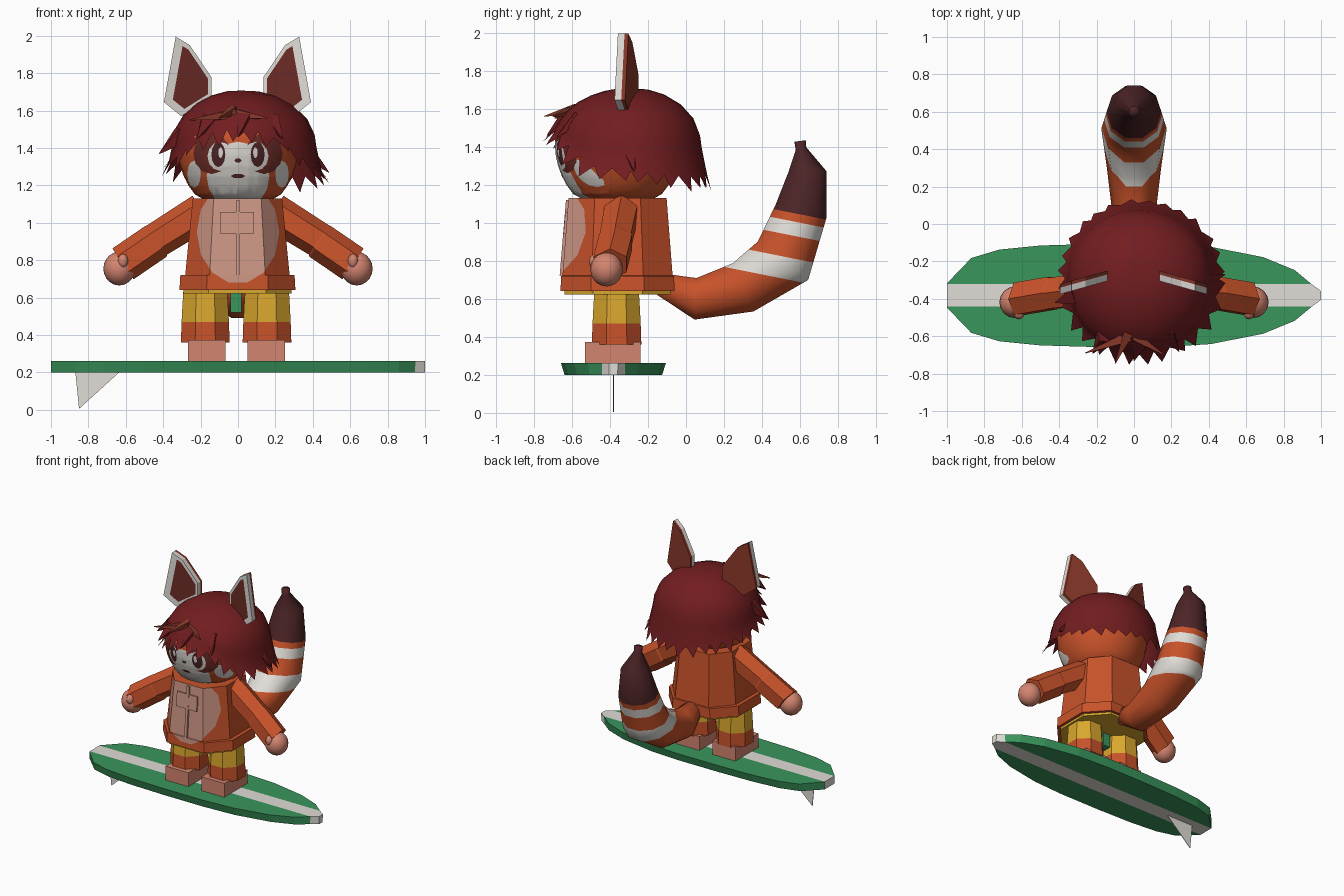
import bpy, bmesh, random
from math import sin, cos, pi, sqrt
from mathutils import Vector, Matrix

if "Cube" in bpy.data.objects:
    bpy.data.objects.remove(bpy.data.objects["Cube"], do_unlink=True)
random.seed(4)


def material(name, *rgb):
    lin = [((c / 255 + 0.055) / 1.055) ** 2.4 for c in rgb] + [1]
    m = bpy.data.materials.new(name)
    m.use_nodes = True
    m.diffuse_color = lin
    m.node_tree.nodes["Principled BSDF"].inputs["Base Color"].default_value = lin
    return m


ORANGE = material("fur orange", 200, 82, 42)
WHITE = material("white", 225, 221, 215)
GREEN = material("board green", 58, 150, 92)
SKIN = material("skin", 212, 133, 112)
CHEST = material("chest pink", 206, 150, 132)
YELLOW = material("shorts yellow", 217, 167, 45)
HAIR = material("hair red", 114, 29, 32)
BROWN = material("dark brown", 76, 36, 38)
RUST = material("rust", 138, 56, 41)
DARK_RUST = material("dark rust", 108, 43, 37)


def finish(bm, name, mats, smooth=False):
    bmesh.ops.recalc_face_normals(bm, faces=bm.faces[:])
    for f in bm.faces:
        f.smooth = smooth
    me = bpy.data.meshes.new(name)
    bm.to_mesh(me)
    bm.free()
    for m in mats:
        me.materials.append(m)
    ob = bpy.data.objects.new(name, me)
    bpy.context.scene.collection.objects.link(ob)


def loft(rings, end_cap=True):
    bm = bmesh.new()
    vs = [[bm.verts.new(p) for p in r] for r in rings]
    n = len(vs[0])
    for a, b in zip(vs, vs[1:]):
        for i in range(n):
            j = (i + 1) % n
            bm.faces.new((a[i], a[j], b[j], b[i]))
    bm.faces.new(vs[0])
    if end_cap:
        bm.faces.new(vs[-1])
    return bm


def tube(points, radii, n, side, turn=0.0):
    pts, side, rings = [Vector(p) for p in points], Vector(side), []
    for i, (p, r) in enumerate(zip(pts, radii)):
        d = (pts[min(i + 1, len(pts) - 1)] - pts[max(i - 1, 0)]).normalized()
        up = d.cross(side).normalized()
        rings.append([p + r * (cos(a) * side + sin(a) * up)
                      for a in (2 * pi * k / n + turn for k in range(n))])
    return loft(rings)


def box(name, centre, size, mat, tilt=0.0):
    bm = bmesh.new()
    bmesh.ops.create_cube(bm, size=1, matrix=Matrix.Translation(centre)
                          @ Matrix.Rotation(tilt, 4, 'X') @ Matrix.Diagonal((*size, 1)))
    finish(bm, name, [mat])


def ball(name, centre, size, mat):
    bm = bmesh.new()
    bmesh.ops.create_uvsphere(bm, u_segments=16, v_segments=10, radius=1,
                              matrix=Matrix.Translation(centre) @ Matrix.Diagonal((*size, 1)))
    finish(bm, name, [mat], True)


def cut(bm, faces, co, no):
    geom = set(faces)
    for f in faces:
        geom.update(f.edges, f.verts)
    bmesh.ops.bisect_plane(bm, geom=list(geom), dist=1e-5, plane_co=co, plane_no=no)


def inlay(bm, x, z, rx, rz, index, ymax, n=12):
    """Cut an ellipse into the front faces and colour it."""
    planes = []

    def inside():
        out = []
        for f in bm.faces:
            c = f.calc_center_median()
            if c.y < ymax and all((c - co).dot(no) < 0 for co, no in planes):
                out.append(f)
        return out
    for k in range(n):
        a = 2 * pi * (k + 0.5) / n
        co = Vector((x + rx * cos(a), 0, z + rz * sin(a)))
        no = Vector((cos(a) / rx, 0, sin(a) / rz)).normalized()
        cut(bm, inside(), co, no)
        planes.append((co, no))
    for f in inside():
        f.material_index = index


# Surfboard with a centre stripe, and its fin
MID = -0.382
half = [(-1, .065), (-.87, .2), (-.72, .245), (-.5, .267), (-.2, .276), (.15, .276),
        (.41, .26), (.69, .205), (.86, .135), (.95, .06), (1, .024)]
outline = half + [(x, -w) for x, w in reversed(half)]
bm = loft([[(x, MID + w * s, z) for x, w in outline] for z, s in ((.2, .93), (.262, 1))])
for s in (-1, 1):
    cut(bm, bm.faces[:], (0, MID + s * .06, 0), (0, 1, 0))
for f in bm.faces:
    f.material_index = int(abs(f.calc_center_median().y - MID) < .06)
finish(bm, "surfboard", [GREEN, WHITE])
fin = [(-.87, .205), (-.63, .205), (-.85, .005)]
finish(loft([[(x, MID + y, z) for x, z in fin] for y in (-.002, .002)]), "board_fin", [WHITE])

# Feet and shorts legs
for s, side in ((-1, "right"), (1, "left")):
    box(side + "_foot", (-.009 + s * .159, -.385, .315), (.2, .29, .115), SKIN)
    bm = tube([(-.01 + s * .165, -.365, z) for z in (.36, .47, .56, .65)],
              (.141, .137, .132, .126), 8, (1, 0, 0), pi / 8)
    for f in bm.faces:
        f.material_index = int(f.calc_center_median().z < .47)
    finish(bm, side + "_shorts_leg", [YELLOW, ORANGE])
box("shorts_centre", (-.01, -.37, .58), (.06, .1, .12), GREEN)


# Waist and jumper with a chest patch
def torso_ring(z, sx, sy):
    corner = [(.165, -.3), (.31, -.14), (.31, .14), (.165, .3)]
    pts = corner + [(-x, y) for x, y in reversed(corner)]
    return [(-.003 + x * sx, -.36 + y * sy, z) for x, y in pts]


finish(loft([torso_ring(.622, .93, .93), torso_ring(.66, .93, .93)]), "waist", [YELLOW])
bm = loft([torso_ring(.64, 1, 1), torso_ring(.72, .985, .99),
           torso_ring(.722, .9, .965), torso_ring(1.13, .77, .86)])
inlay(bm, 0, .95, .215, .27, 1, -.45, 14)
finish(bm, "jumper", [ORANGE, CHEST])
box("chest_seam", (0, -.638, .92), (.022, .02, .4), CHEST, -.083)
box("chest_panel", (-.005, -.63, 1.0), (.18, .02, .115), CHEST, -.083)

# Arms, hands and thumbs
for s, side in ((-1, "right"), (1, "left")):
    arm = [(.19, -.34, 1.06), (.43, -.37, .91), (.44, -.37, .9), (.615, -.4, .78)]
    bm = tube([(s * x, y, z) for x, y, z in arm], (.1, .095, .1, .1), 6, (0, 1, 0), pi / 6)
    finish(bm, side + "_arm", [ORANGE])
    ball(side + "_hand", (s * .635, -.418, .755), (.085, .085, .09), SKIN)
    ball(side + "_thumb", (s * .615, -.48, .795), (.028, .03, .038), SKIN)

# Head with inlaid face: cheeks, eye rings, eyes, pupils, glints
bm = bmesh.new()
bmesh.ops.create_uvsphere(bm, u_segments=32, v_segments=20, radius=1)
for v in bm.verts:
    c = v.co
    v.co = (c.x * .325, -.36 + c.y * .33, max(1.13, 1.42 + c.z * (.25 if c.z > 0 else .38)))
inlay(bm, 0, 1.25, .165, .18, 1, -.42, 16)
marks = [(.235, 1.26, .035, .07, 1), (.14, 1.37, .096, .106, 4), (.095, 1.355, .066, .075, 1),
         (.105, 1.365, .036, .065, 3), (.093, 1.375, .012, .028, 1)]
for x, z, rx, rz, i in marks:
    for s in (-1, 1):
        inlay(bm, s * x, z, rx, rz, i, -.42)
inlay(bm, 0, 1.333, .018, .01, 3, -.42, 6)
inlay(bm, 0, 1.25, .034, .011, 3, -.42, 6)
finish(bm, "head", [ORANGE, WHITE, HAIR, BROWN, DARK_RUST], True)


# Hair cap with jagged locks, fuller on the left
def hair_point(a, z, out=0.0):
    r = .36 * sqrt(1 - ((z - 1.42) / .29) ** 2) if z > 1.42 else .36 + .2 * (1.42 - z)
    r += out
    return Vector((.02 + r * cos(a) * (1.1 if cos(a) > 0 else 1.03),
                   -.29 + r * sin(a) * (1.15 if sin(a) < 0 else 1.02), z))


def hairline(a):
    s = -sin(a)
    z = 1.33 + .34 * (s - .5) if s > .5 else 1.25 + .053 * (s + 1)
    return z - .03 * cos(a)


N = 28
angles = [2 * pi * k / N for k in range(N)]
rows = [[hair_point(a, 1.71 - (1.71 - hairline(a)) * (1 - cos(t * pi / 2))) for a in angles]
        for t in (.12, .25, .4, .55, .7, .8, .9, 1)]
bm = loft(rows, False)
bm.verts.ensure_lookup_table()
rim = bm.verts[-N:]
for k in range(N):
    a = angles[k] + pi / N
    tip = bm.verts.new(hair_point(a + random.uniform(-.06, .06),
                                  hairline(a) - random.uniform(.05, .09), .025 - .02 * sin(a)))
    bm.faces.new((rim[k], rim[(k + 1) % N], tip))
finish(bm, "hair", [HAIR], True)

# Loose locks: base, tip, thickness
locks = [((-.3, -.38, 1.47), (-.42, -.42, 1.37), .06), ((.37, -.3, 1.38), (.485, -.27, 1.27), .05),
         ((-.16, -.6, 1.55), (-.22, -.69, 1.45), .05), ((.04, -.62, 1.56), (.0, -.73, 1.46), .05),
         ((.18, -.57, 1.55), (.24, -.68, 1.45), .05)]
wisps = [((-.02, -.6, 1.58), (-.26, -.69, 1.55), .04), ((.0, -.6, 1.58), (.16, -.7, 1.56), .035),
         ((-.03, -.58, 1.6), (-.1, -.745, 1.56), .035)]
for kind, mat, group in (("hair_lock", HAIR, locks), ("hair_wisp", RUST, wisps)):
    for base, tip, r in group:
        d = Vector(tip) - Vector(base)
        finish(tube([base, tip], (r, .003), 4, d.orthogonal().normalized()), kind, [mat])

# Ears: white rim, dark inside, rust back
ear = [(.33, 1.995), (.393, 1.645), (.3, 1.57), (.14, 1.67), (.14, 1.78), (.255, 1.95)]
for s, side in ((-1, "right"), (1, "left")):
    bm = loft([[(s * x - .003, -.25 - .28 * (x - .14) + d, z) for x, z in ear]
               for d in (-.055, -.02, 0)])
    bm.normal_update()
    bm.faces.ensure_lookup_table()
    front, back = bm.faces[-2], bm.faces[-1]
    for f in bm.faces[len(ear):2 * len(ear)] + [back]:
        f.material_index = 1
    bmesh.ops.inset_individual(bm, faces=[front], thickness=.032, use_even_offset=True)
    front.material_index = 2
    for v in front.verts:
        v.co += Vector((-s * .014, .004, 0))
    finish(bm, side + "_ear", [WHITE, RUST, DARK_RUST])

# Striped tail
path = [(-.14, .68, .06), (.05, .6, .115), (.3, .66, .145), (.51, .8, .175),
        (.605, 1.06, .145), (.64, 1.27, .105), (.605, 1.39, .03), (.6, 1.43, .032)]
bm = tube([(0, y, z) for y, z, r in path], [r for y, z, r in path], 10, (1, 0, 0))
bands = [.718, .835, .955, 1.03, 1.074]
for w in bands:
    cut(bm, bm.faces[:], (0, .45, w), (0, .2, 1))
for f in bm.faces:
    c = f.calc_center_median()
    step = sum(c.z + .2 * (c.y - .45) > w for w in bands)
    f.material_index = 2 if step == 5 else step % 2
finish(bm, "tail", [ORANGE, WHITE, BROWN], True)
